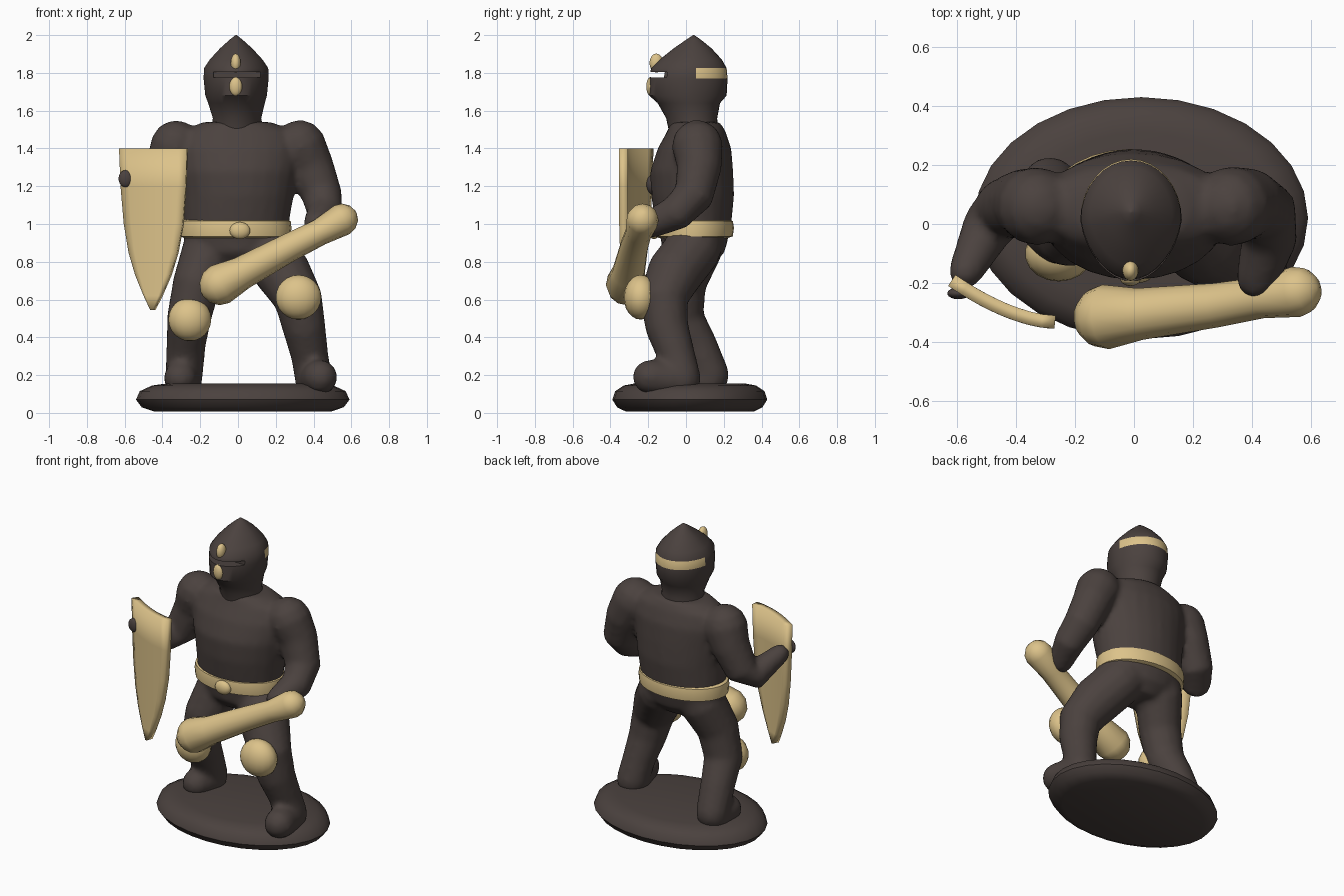
import bpy, bmesh, math
from mathutils import Vector

if "Cube" in bpy.data.objects:
    bpy.data.objects.remove(bpy.data.objects["Cube"])


def material(name, rgb):
    m = bpy.data.materials.new(name)
    m.diffuse_color = (*rgb, 1)
    m.use_nodes = True
    m.node_tree.nodes["Principled BSDF"].inputs["Base Color"].default_value = m.diffuse_color
    return m


DARK = material("dark brown", (0.07, 0.054, 0.049))
GOLD = material("pale gold", (0.72, 0.545, 0.255))


def activate(ob):
    bpy.ops.object.select_all(action='DESELECT')
    ob.select_set(True)
    bpy.context.view_layer.objects.active = ob


def smooth(ob, angle=40):
    activate(ob)
    bpy.ops.object.shade_smooth_by_angle(angle=math.radians(angle))


def finish(name, bm, mat, angle=40, fix=True):
    if fix:
        bmesh.ops.recalc_face_normals(bm, faces=bm.faces)
    me = bpy.data.meshes.new(name)
    bm.to_mesh(me)
    bm.free()
    ob = bpy.data.objects.new(name, me)
    bpy.context.collection.objects.link(ob)
    me.materials.append(mat)
    smooth(ob, angle)
    return ob


def skin_rings(name, rings, mat, angle):
    bm = bmesh.new()
    vs = [[bm.verts.new(p) for p in r] for r in rings]
    n = len(vs[0])
    for a, b in zip(vs, vs[1:]):
        for i in range(n):
            bm.faces.new((a[i], a[(i + 1) % n], b[(i + 1) % n], b[i]))
    bm.faces.new(vs[0][::-1])
    bm.faces.new(vs[-1])
    return finish(name, bm, mat, angle)


def loft(name, sections, mat, n=24, angle=40, wedge=0.0):
    """Stack of horizontal ellipses (cx, cy, z, rx, ry); wedge narrows the front."""
    rings = [[(cx + rx * math.cos(t) * (1 - wedge * max(0, -math.sin(t))),
               cy + ry * math.sin(t), z)
              for t in (2 * math.pi * i / n for i in range(n))]
             for cx, cy, z, rx, ry in sections]
    return skin_rings(name, rings, mat, angle)


def tube(name, points, mat, n=14, angle=60):
    """Round-ended tube through (x, y, z, radius)."""
    p = [(Vector(q[:3]), q[3]) for q in points]

    def cap(end, nxt):
        d = (end[0] - nxt[0]).normalized()
        return [(end[0] + d * end[1] * math.sin(a), end[1] * math.cos(a))
                for a in (1.45, 1.0, 0.5)]
    p = cap(p[0], p[1]) + p + cap(p[-1], p[-2])[::-1]
    rings, quat, last = [], None, None
    for i, (c, r) in enumerate(p):
        d = (p[min(i + 1, len(p) - 1)][0] - p[max(i - 1, 0)][0]).normalized()
        quat = d.to_track_quat('Z', 'X') if quat is None else last.rotation_difference(d) @ quat
        last = d
        rings.append([c + quat @ Vector((r * math.cos(t), r * math.sin(t), 0))
                      for t in (2 * math.pi * k / n for k in range(n))])
    return skin_rings(name, rings, mat, angle)


def ball(name, centre, size, mat):
    bm = bmesh.new()
    bmesh.ops.create_uvsphere(bm, u_segments=18, v_segments=12, radius=1)
    bmesh.ops.scale(bm, vec=size, verts=bm.verts)
    bmesh.ops.translate(bm, vec=centre, verts=bm.verts)
    return finish(name, bm, mat, 60)


def box(name, centre, size, mat):
    bm = bmesh.new()
    bmesh.ops.create_cube(bm, size=1)
    bmesh.ops.scale(bm, vec=size, verts=bm.verts)
    bmesh.ops.translate(bm, vec=centre, verts=bm.verts)
    return finish(name, bm, mat)


# Oval base
loft("base", [(0.025, 0.02, 0.008, 0.47, 0.34), (0.025, 0.02, 0.03, 0.535, 0.385),
              (0.025, 0.02, 0.07, 0.565, 0.41), (0.025, 0.02, 0.115, 0.545, 0.395),
              (0.025, 0.02, 0.145, 0.48, 0.35), (0.025, 0.02, 0.156, 0.40, 0.29)],
     DARK, 28, 50)

# Body: torso and limbs fused into one skin
parts = [
    loft("torso", [(-.005, .04, .78, .12, .10), (-.005, .04, .85, .24, .165),
                   (-.01, .045, .93, .28, .18), (-.01, .04, 1.0, .28, .20),
                   (0, .035, 1.15, .295, .22), (0, .03, 1.28, .315, .22),
                   (0, .045, 1.40, .33, .195), (0, .055, 1.49, .30, .155),
                   (-.005, .05, 1.54, .18, .13)], DARK),
    tube("shield_arm", [(-.33, .06, 1.415, .135), (-.375, .07, 1.30, .118),
                        (-.44, .05, 1.16, .105), (-.495, -.01, 1.11, .09),
                        (-.57, -.16, 1.21, .06)], DARK),
    tube("weapon_arm", [(.33, .06, 1.415, .137), (.39, .07, 1.30, .12),
                        (.445, .04, 1.15, .108), (.46, -.05, 1.06, .095),
                        (.42, -.18, 1.0, .075)], DARK),
    tube("back_leg", [(-.15, .05, .87, .145), (-.22, -.02, .68, .128),
                      (-.26, -.02, .50, .118), (-.275, .06, .36, .105),
                      (-.285, .13, .20, .10)], DARK),
    tube("front_leg", [(.14, .04, .87, .15), (.24, -.06, .74, .15),
                       (.32, -.12, .60, .13), (.35, -.10, .45, .115),
                       (.38, -.05, .30, .10), (.40, -.02, .18, .10)], DARK),
    tube("back_foot", [(-.285, .12, .18, .10), (-.305, .01, .185, .09)], DARK),
    tube("front_foot", [(.40, -.03, .17, .10), (.435, -.19, .19, .093)], DARK),
]
activate(parts[0])
for ob in parts:
    ob.select_set(True)
bpy.ops.object.join()
body = parts[0]
body.name = "body"
mod = body.modifiers.new("fuse", 'REMESH')
mod.mode = 'VOXEL'
mod.voxel_size = 0.018
mod = body.modifiers.new("soften", 'SMOOTH')
mod.iterations = 5
for m in list(body.modifiers):
    bpy.ops.object.modifier_apply(modifier=m.name)
body.data.materials.clear()
body.data.materials.append(DARK)
smooth(body, 60)

# Helmet with painted band round the back and a cut eye slot
helmet = loft("helmet", [(-.005, .04, 1.49, .14, .13), (-.005, .03, 1.56, .128, .135),
                         (-.008, .015, 1.64, .15, .165), (-.01, .01, 1.68, .163, .205),
                         (-.01, .013, 1.77, .172, .207), (-.01, .015, 1.825, .17, .20),
                         (-.01, .025, 1.87, .14, .165), (-.01, .035, 1.93, .085, .10),
                         (-.01, .04, 1.975, .035, .04), (-.01, .04, 2.0, .003, .003)],
              DARK, 32, wedge=0.15)
helmet.data.materials.append(GOLD)
for f in helmet.data.polygons:
    if 1.78 < f.center.z < 1.82 and f.center.y > 0.04:
        f.material_index = 1
cutter = box("eye_slot_cutter", (-.005, -.25, 1.79), (.25, .30, .028), DARK)
mod = helmet.modifiers.new("eye slot", 'BOOLEAN')
mod.operation = 'DIFFERENCE'
mod.object = cutter
mod.solver = 'EXACT'
activate(helmet)
bpy.ops.object.modifier_apply(modifier="eye slot")
bpy.data.objects.remove(cutter)
smooth(helmet)

# Nose guard below the slot and crest above it
ball("nose_guard", (-.012, -.188, 1.728), (.034, .022, .05), GOLD)
ball("brow_crest", (-.012, -.157, 1.852), (.027, .036, .05), GOLD)

# Belt and buckle
loft("belt", [(-.013, .04, .925, .27, .18), (-.013, .04, .935, .292, .208),
              (-.013, .04, .98, .296, .214), (-.013, .04, 1.015, .292, .208),
              (-.013, .04, 1.028, .27, .18)], GOLD, 28)
ball("buckle", (.01, -.17, .965), (.055, .03, .045), GOLD)

# Knee guards
ball("back_knee_guard", (-.255, -.10, .495), (.115, .095, .115), GOLD)
ball("front_knee_guard", (.32, -.24, .612), (.122, .09, .118), GOLD)

# Club held across the body
tube("club", [(.55, -.23, 1.022, .086), (.43, -.25, .955, .07), (.28, -.275, .88, .075),
              (.02, -.305, .74, .088), (-.095, -.315, .68, .11)], GOLD, 12)

# Curved pointed shield: rows of (z, left x, right x)
rows = [(1.40, -.63, -.27), (1.2, -.622, -.277), (1.0, -.605, -.293), (.85, -.58, -.323),
        (.73, -.545, -.362), (.62, -.50, -.412), (.545, -.465, -.452)]
bm = bmesh.new()
cols = 8
grid = []
for z, x0, x1 in rows:
    row = []
    for c in range(cols + 1):
        x = x0 + (x1 - x0) * c / cols
        t = (x + .63) / .36
        row.append(bm.verts.new((x, -.21 - .145 * (1 - (1 - t) ** 1.7), z)))
    grid.append(row)
for a, b in zip(grid, grid[1:]):
    for c in range(cols):
        bm.faces.new((a[c], b[c], b[c + 1], a[c + 1]))
shield = finish("shield", bm, GOLD, 40, fix=False)
mod = shield.modifiers.new("thickness", 'SOLIDIFY')
mod.thickness = 0.045
mod.offset = -1
bpy.ops.object.modifier_apply(modifier="thickness")
smooth(shield, 100)

# Dark stud on the shield
ball("shield_stud", (-.595, -.235, 1.24), (.038, .02, .045), DARK)
